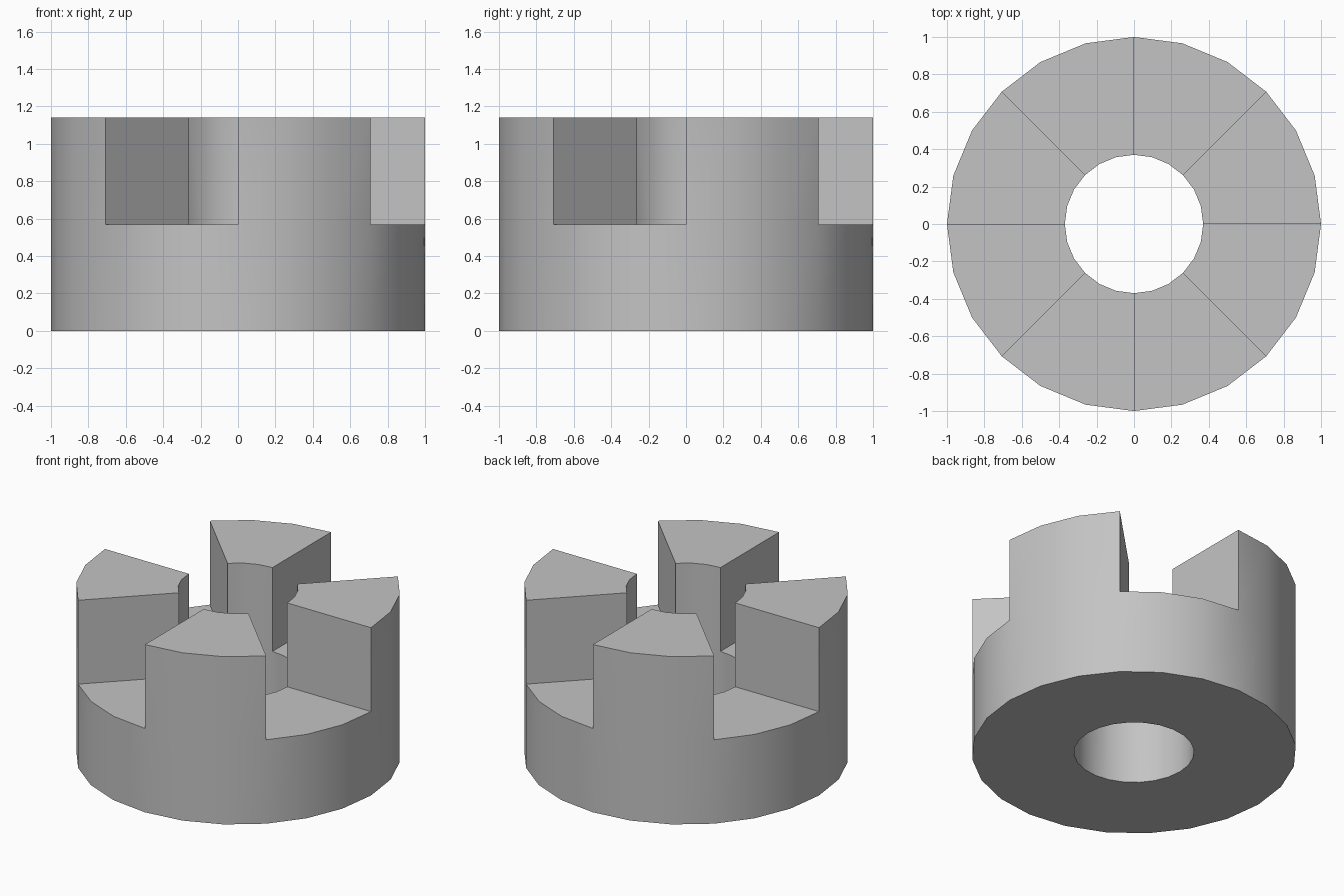
import bpy, bmesh
from math import cos, sin, radians, pi

cube = bpy.data.objects.get("Cube")
if cube:
    bpy.data.objects.remove(cube, do_unlink=True)

SIDES, PER_SECTOR = 24, 3          # each tooth or gap spans three facets
OUTER, INNER = 1.0, 0.37
FLOOR, TOP = 0.57, 1.14

# Single flat grey
grey = bpy.data.materials.new("grey")
grey.use_nodes = True
colour = (0.55, 0.55, 0.55, 1)
grey.diffuse_color = colour
grey.node_tree.nodes["Principled BSDF"].inputs["Base Color"].default_value = colour

bm = bmesh.new()


def point(radius, step, z):
    a = 2 * pi * step / SIDES
    return bm.verts.new((radius * cos(a), radius * sin(a), z))


def quad(*corners):
    bm.faces.new([point(*c) for c in corners])


def walls(i, low, high):
    """Outer and bore facets between two heights."""
    for r in (OUTER, INNER):
        quad((r, i, low), (r, i + 1, low), (r, i + 1, high), (r, i, high))


def ring(i, z):
    """Flat slice of the annulus."""
    quad((INNER, i, z), (OUTER, i, z), (OUTER, i + 1, z), (INNER, i + 1, z))


for i in range(SIDES):
    is_tooth = (i // PER_SECTOR) % 2 == 0
    ring(i, 0)
    walls(i, 0, FLOOR)
    ring(i, TOP if is_tooth else FLOOR)
    if is_tooth:
        walls(i, FLOOR, TOP)
    # Radial tooth flanks
    if i % PER_SECTOR == 0:
        quad((INNER, i, FLOOR), (OUTER, i, FLOOR), (OUTER, i, TOP), (INNER, i, TOP))

bmesh.ops.remove_doubles(bm, verts=bm.verts, dist=0.0001)
bmesh.ops.recalc_face_normals(bm, faces=bm.faces)

mesh = bpy.data.meshes.new("toothed_collar")
bm.to_mesh(mesh)
bm.free()
mesh.materials.append(grey)

collar = bpy.data.objects.new("toothed_collar", mesh)
bpy.context.collection.objects.link(collar)
bpy.ops.object.select_all(action="DESELECT")
collar.select_set(True)
bpy.context.view_layer.objects.active = collar
bpy.ops.object.shade_smooth_by_angle(angle=radians(30))
